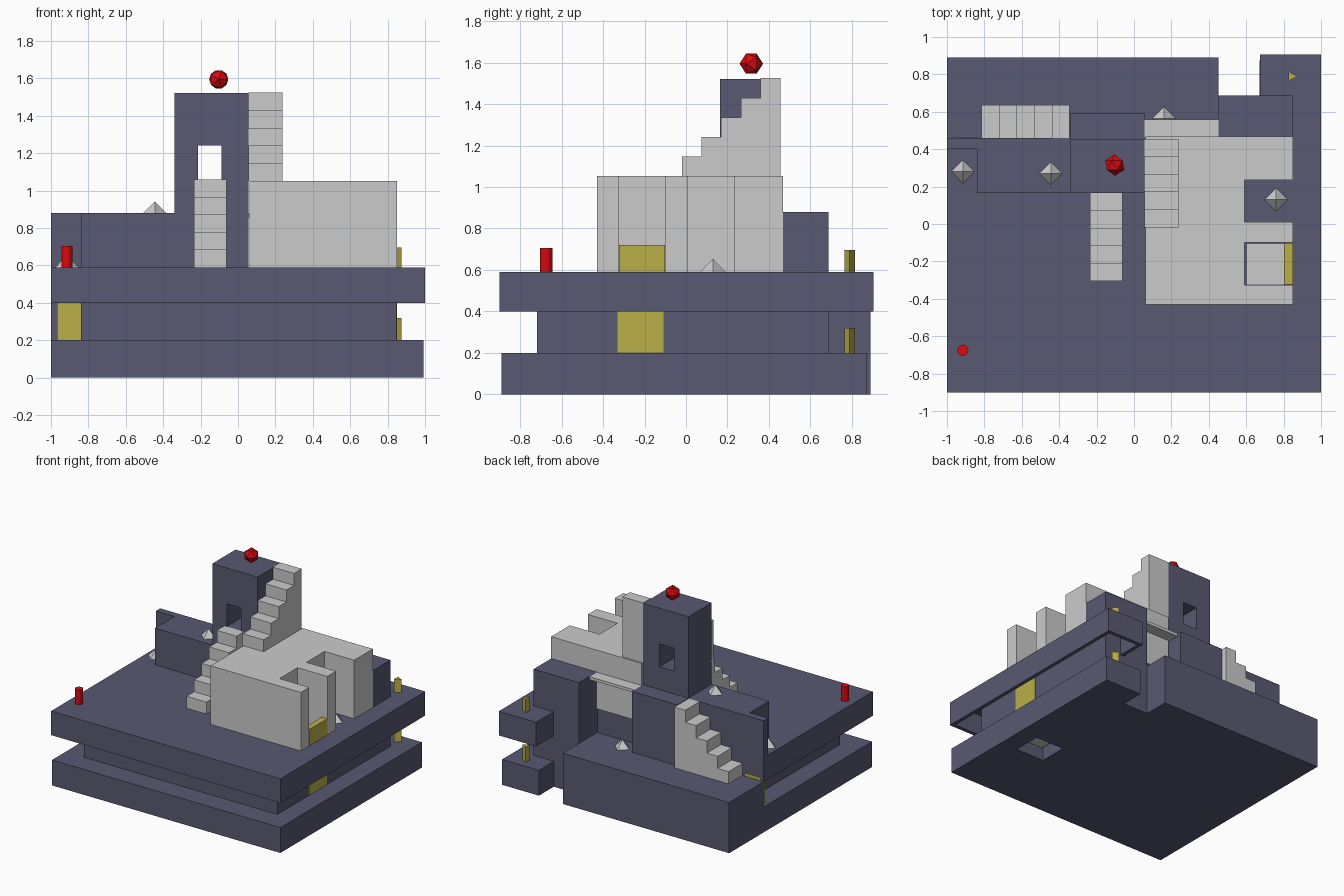
import bpy, bmesh, math

if "Cube" in bpy.data.objects:
    bpy.data.objects.remove(bpy.data.objects["Cube"])


def material(name, rgb):
    m = bpy.data.materials.new(name)
    m.diffuse_color = (*rgb, 1)
    m.use_nodes = True
    m.node_tree.nodes["Principled BSDF"].inputs["Base Color"].default_value = m.diffuse_color
    return m


STONE = material("dark_stone", (0.1, 0.1, 0.168))
YELLOW = material("yellow", (0.49, 0.43, 0.065))
RED = material("red", (0.68, 0.003, 0.005))


def prism(name, profile, lo, hi, axis="z", mat=None):
    """Extrude a 2D profile along an axis: z takes (x, y), x takes (y, z), y takes (x, z)."""
    place = {"z": lambda a, b: (a, b, lo),
             "x": lambda a, b: (lo, a, b),
             "y": lambda a, b: (a, lo, b)}[axis]
    bm = bmesh.new()
    face = bm.faces.new([bm.verts.new(place(a, b)) for a, b in profile])
    new = bmesh.ops.extrude_face_region(bm, geom=[face])["geom"]
    shift = [(hi - lo) * (axis == c) for c in "xyz"]
    bmesh.ops.translate(bm, vec=shift, verts=[v for v in new if isinstance(v, bmesh.types.BMVert)])
    bmesh.ops.recalc_face_normals(bm, faces=bm.faces)
    mesh = bpy.data.meshes.new(name)
    bm.to_mesh(mesh)
    bm.free()
    ob = bpy.data.objects.new(name, mesh)
    bpy.context.collection.objects.link(ob)
    if mat:
        mesh.materials.append(mat)
    return ob


def box(name, x, y, z, mat=None):
    return prism(name, [(x[0], y[0]), (x[1], y[0]), (x[1], y[1]), (x[0], y[1])], *z, mat=mat)


def stairs(name, start, end, z0, z1, lo, hi, axis, steps=5):
    """Solid flight rising from start to end, as wide as lo..hi along the axis."""
    run, rise = (end - start) / steps, (z1 - z0) / steps
    pts = [(start, z0)]
    for i in range(steps):
        pts += [(start + i * run, z0 + (i + 1) * rise), (start + (i + 1) * run, z0 + (i + 1) * rise)]
    return prism(name, pts + [(end, z0)], lo, hi, axis)


def cut(ob, cutter):
    mod = ob.modifiers.new("opening", "BOOLEAN")
    mod.operation = "DIFFERENCE"
    mod.solver = "EXACT"
    mod.object = cutter
    cutter.hide_render = True
    cutter.hide_set(True)


def ell(d):
    """Plan of the upper slab, inset by d."""
    return [(-1 + d, -.9 + d), (1 - d, -.9 + d), (1 - d, .905 - d), (.675 + d, .905 - d),
            (.675 + d, .46 - d), (-1 + d, .46 - d)]


# Storeys of the platform, notched at the back; the upper slab is hollow underneath
base = prism("base_slab", [(-1, -.89), (.993, -.89), (.993, .873), (.672, .873), (.672, .47), (-1, .47)],
             0, .2, mat=STONE)
box("middle_storey", (-.84, .848), (-.72, .455), (.2, .575), STONE)
upper = prism("upper_slab", ell(0), .4, .59, mat=STONE)
cut(upper, prism("slab_hollow_cutter", ell(.03), .3, .565))
box("back_terrace", (-1, .452), (.46, .89), (0, .4), STONE)
box("back_pier", (.452, .848), (.455, .688), (0, .88), STONE)

# Lift shaft and lift
cut(base, box("shaft_cutter", (.595, .843), (-.325, -.1), (-.1, .3)))
box("lift", (.605, .842), (-.324, -.108), (.1, .596))

# Grey building with two slots open to the right
prism("grey_building",
      [(.062, -.43), (.849, -.43), (.849, -.325), (.59, -.325), (.59, -.1), (.849, -.1), (.849, .01),
       (.59, .01), (.59, .235), (.849, .235), (.849, .468), (.062, .468)], .59, 1.052)

# Left wall with a corner alcove, landing and thin bridge behind it
prism("left_wall", [(-.84, .165), (-.34, .165), (-.34, .46), (-1, .46), (-1, .405), (-.84, .405)],
      .59, .88, mat=STONE)
box("landing", (-.34, .055), (.455, .593), (.4, .88), STONE)
box("bridge", (.055, .452), (.46, .56), (.855, .878))

# Tower with a doorway through it
tower = box("tower", (-.34, .055), (.165, .455), (.59, 1.522), STONE)
cut(tower, box("doorway_cutter", (-.213, -.088), (0, .7), (1.06, 1.24)))

# Flights of stairs
stairs("front_stairs", -.305, .165, .59, 1.06, -.235, -.062, "x")
stairs("tower_stairs", -.02, .455, 1.052, 1.525, .055, .237, "x")
stairs("back_stairs", -.815, -.345, .4, .88, .46, .635, "y")

# Yellow door panels
box("upper_door", (.803, .851), (-.324, -.102), (.59, .72), YELLOW)
box("lower_door", (.803, .851), (-.33, -.108), (.202, .56), YELLOW)
box("back_door", (-.968, -.838), (.4, .462), (.2, .425), YELLOW)

# Three-sided yellow posts
for z0, z1 in ((.2, .32), (.59, .695)):
    prism("yellow_post", [(.873, .79), (.827, .816), (.827, .764)], z0, z1, mat=YELLOW)

# Small pyramids
for x, y, z in ((-.915, .28, .59), (-.445, .27, .88), (.76, .13, .59), (.16, .565, .4)):
    bpy.ops.mesh.primitive_cone_add(vertices=4, radius1=.062, radius2=0, depth=.063,
                                    location=(x, y, z + .0315))
    bpy.context.object.name = "pyramid"

# Red marker post and red ball above the tower
bpy.ops.mesh.primitive_cylinder_add(vertices=12, radius=.03, depth=.115, location=(-.915, -.675, .6475))
bpy.context.object.name = "red_post"
bpy.context.object.data.materials.append(RED)
bpy.ops.mesh.primitive_ico_sphere_add(subdivisions=1, radius=.057, location=(-.103, .315, 1.595),
                                      rotation=(math.pi / 2, 0, 0))
bpy.context.object.name = "red_ball"
bpy.context.object.data.materials.append(RED)
